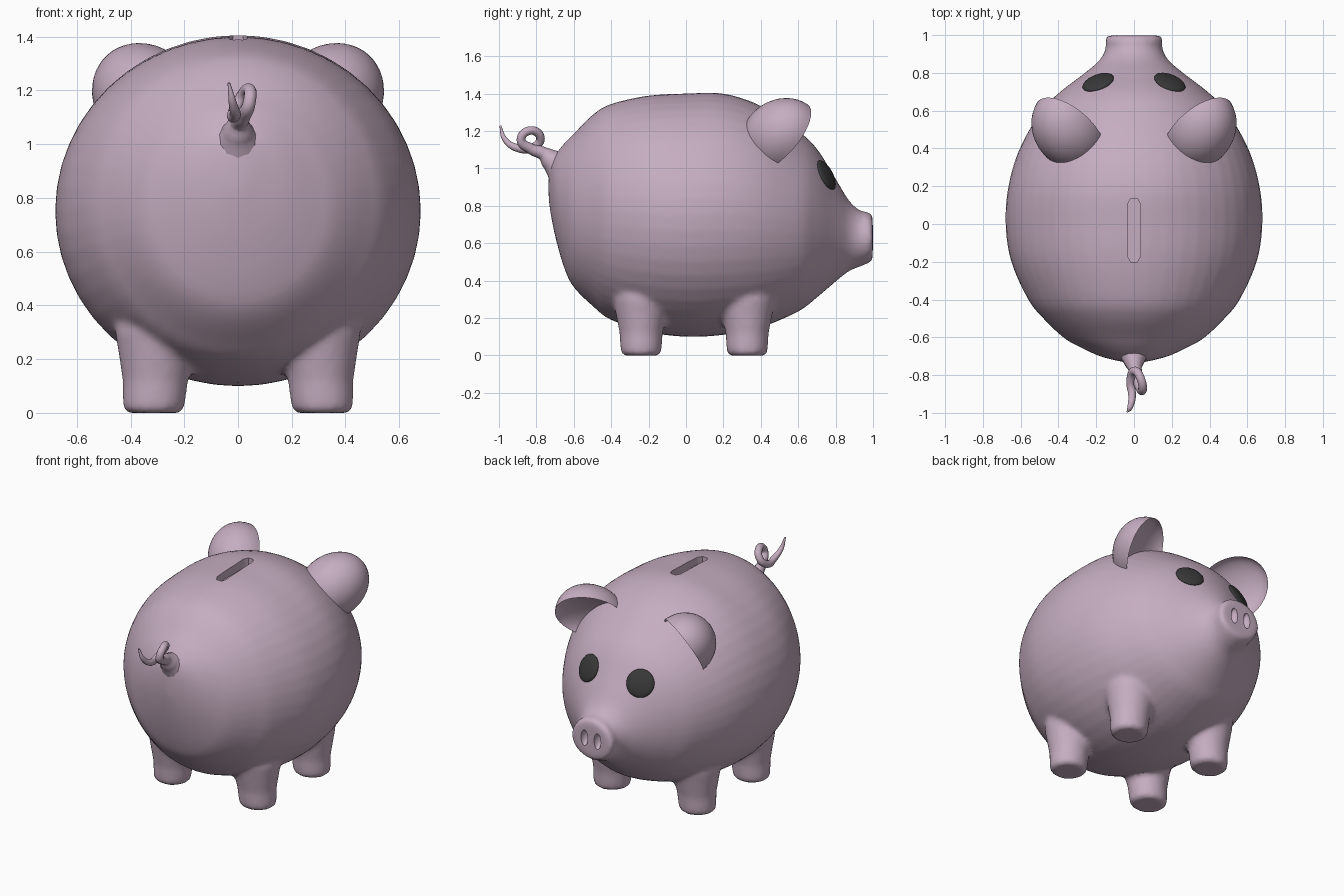
import bpy, bmesh, math
from mathutils import Vector, Matrix

if "Cube" in bpy.data.objects:
    bpy.data.objects.remove(bpy.data.objects["Cube"])

def material(name, rgb):
    m = bpy.data.materials.new(name)
    m.diffuse_color = (*rgb, 1)
    m.use_nodes = True
    m.node_tree.nodes["Principled BSDF"].inputs["Base Color"].default_value = m.diffuse_color
    return m

SKIN = material("skin", (0.56, 0.42, 0.53))
DARK = material("dark", (0.04, 0.04, 0.04))

def finish(name, bm, mat):
    bmesh.ops.recalc_face_normals(bm, faces=bm.faces)
    me = bpy.data.meshes.new(name)
    bm.to_mesh(me)
    bm.free()
    me.materials.append(mat)
    ob = bpy.data.objects.new(name, me)
    bpy.context.collection.objects.link(ob)
    return ob

def select(ob):
    bpy.ops.object.select_all(action='DESELECT')
    ob.select_set(True)
    bpy.context.view_layer.objects.active = ob

def smooth(ob, angle=40):
    select(ob)
    bpy.ops.object.shade_smooth_by_angle(angle=math.radians(angle))

def loft(bm, rings):
    """Closed skin through rings of points, capped at both ends."""
    vs = [[bm.verts.new(p) for p in r] for r in rings]
    n = len(vs[0])
    for a, b in zip(vs, vs[1:]):
        for i in range(n):
            bm.faces.new((a[i], a[(i + 1) % n], b[(i + 1) % n], b[i]))
    bm.faces.new(vs[0][::-1])
    bm.faces.new(vs[-1])

def spline(pts, steps=5):
    """Catmull-Rom through the given stations."""
    pts = [Vector(p) for p in pts]
    out = []
    for i in range(len(pts) - 1):
        p0, p1, p2 = pts[max(i - 1, 0)], pts[i], pts[i + 1]
        p3 = pts[min(i + 2, len(pts) - 1)]
        for s in range(steps):
            t = s / steps
            out.append(0.5 * (2 * p1 + (p2 - p0) * t + (2 * p0 - 5 * p1 + 4 * p2 - p3) * t * t
                              + (3 * p1 - p0 - 3 * p2 + p3) * t ** 3))
    return out + [pts[-1]]

def circle(n=48):
    return [(math.cos(2 * math.pi * i / n), math.sin(2 * math.pi * i / n)) for i in range(n)]

# body: stations of y, half width, top z, bottom z
stations = [
    (-.735, .006, .90, .88), (-.73, .06, 1.0, .80), (-.70, .18, 1.07, .64),
    (-.65, .29, 1.135, .465), (-.60, .375, 1.185, .365), (-.5, .48, 1.286, .265),
    (-.4, .56, 1.345, .19), (-.2, .65, 1.39, .125), (0, .68, 1.402, .10),
    (.2, .665, 1.40, .11), (.4, .605, 1.335, .15), (.6, .49, 1.20, .235),
    (.7, .39, 1.105, .31), (.8, .26, .945, .395), (.87, .18, .83, .45),
    (.93, .15, .775, .475), (.97, .152, .768, .492), (.99, .145, .755, .505),
    (.998, .125, .735, .525), (.998, .006, .635, .625)]
bm = bmesh.new()
loft(bm, [[(max(w, .004) * c, y, (t + b) / 2 + (t - b) / 2 * s) for c, s in circle()]
          for y, w, t, b in spline(stations)])

# four legs, flared into the belly
leg = [(.004, 0), (.095, 0), (.112, .012), (.117, .05), (.121, .12), (.138, .2),
       (.16, .3), (.15, .4), (.004, .42)]
for sx in (-1, 1):
    for y in (-.24, .327):
        loft(bm, [[(sx * (.315 - .06 * z) + r * c, y + r * .95 * s, z) for c, s in circle(32)]
                  for r, z in leg])
body = finish("body", bm, SKIN)

# melt legs and body together
m = body.modifiers.new("blend", 'REMESH')
m.mode = 'VOXEL'
m.voxel_size = .016
m = body.modifiers.new("soften", 'SMOOTH')
m.factor = .5
m.iterations = 5

# cutters: coin slot and nostrils
bm = bmesh.new()
outline = [(-.018, -.2), (.018, -.2), (.034, -.17), (.034, .105), (.018, .135),
           (-.018, .135), (-.034, .105), (-.034, -.17)]
loft(bm, [[(x, y, z) for x, y in outline] for z in (1.345, 1.5)])
slot = finish("slot_cutter", bm, SKIN)
bm = bmesh.new()
for sx in (-1, 1):
    mat = Matrix.Translation((sx * .048, 1.0, .635)) @ Matrix.Diagonal((.025, .035, .052, 1))
    bmesh.ops.create_uvsphere(bm, u_segments=24, v_segments=16, radius=1, matrix=mat)
nostrils = finish("nostril_cutter", bm, SKIN)
for cutter in (slot, nostrils):
    cutter.hide_render = True
    m = body.modifiers.new("cut", 'BOOLEAN')
    m.operation = 'DIFFERENCE'
    m.solver = 'EXACT'
    m.object = cutter
select(body)
bpy.ops.object.convert(target='MESH')
for cutter in (slot, nostrils):
    bpy.data.objects.remove(cutter)
smooth(body)

# ears: half shells with a dished front
u = Vector((.745, 0, -.667)).normalized()
t = Vector((.47, .68, .56))
t = (t - u * t.dot(u)).normalized()
n = u.cross(t)
if n.y < 0:
    n = -n
for side, sx in (("left", -1), ("right", 1)):
    bm = bmesh.new()
    bmesh.ops.create_uvsphere(bm, u_segments=40, v_segments=24, radius=1)
    for v in bm.verts:
        a, b, c = v.co
        c = -.45 * c if c > 0 else c
        p = Vector((.34, .51, 1.17)) + u * a * .19 + t * b * .234 + n * c * .2
        v.co = (sx * p.x, p.y, p.z)
    smooth(finish(side + "_ear", bm, SKIN))

# eyes: flat buttons lying on the face
for side, sx in (("left", -1), ("right", 1)):
    hit, loc, nor, _ = body.ray_cast(Vector((sx * .19, 3, .965)), Vector((0, -1, 0)))
    if not hit:
        loc, nor = Vector((sx * .19, .765, .965)), Vector((sx * .4, .75, .5))
    mat = (Matrix.Translation(loc) @ nor.to_track_quat('Z', 'Y').to_matrix().to_4x4()
           @ Matrix.Diagonal((.087, .087, .022, 1)))
    bm = bmesh.new()
    bmesh.ops.create_uvsphere(bm, u_segments=32, v_segments=16, radius=1, matrix=mat)
    smooth(finish(side + "_eye", bm, DARK), 80)

# curly tail: x, y, z, radius
path = [(0, -.66, 1.0, .10), (0, -.72, 1.045, .06), (.005, -.765, 1.08, .036),
        (.02, -.83, 1.105, .028), (.042, -.882, 1.155, .024), (.04, -.832, 1.203, .023),
        (.005, -.778, 1.16, .023), (-.018, -.83, 1.108, .023), (-.01, -.91, 1.112, .021),
        (-.02, -.968, 1.155, .015), (-.034, -.993, 1.228, .005)]
cu = bpy.data.curves.new("tail", 'CURVE')
cu.dimensions = '3D'
cu.bevel_depth = 1
cu.bevel_resolution = 4
cu.use_fill_caps = True
sp = cu.splines.new('BEZIER')
sp.bezier_points.add(len(path) - 1)
for bp, (x, y, z, r) in zip(sp.bezier_points, path):
    bp.co = (x, y, z)
    bp.radius = r
    bp.handle_left_type = bp.handle_right_type = 'AUTO'
cu.materials.append(SKIN)
tail = bpy.data.objects.new("tail", cu)
bpy.context.collection.objects.link(tail)
select(tail)
bpy.ops.object.convert(target='MESH')
smooth(bpy.context.view_layer.objects.active, 60)
